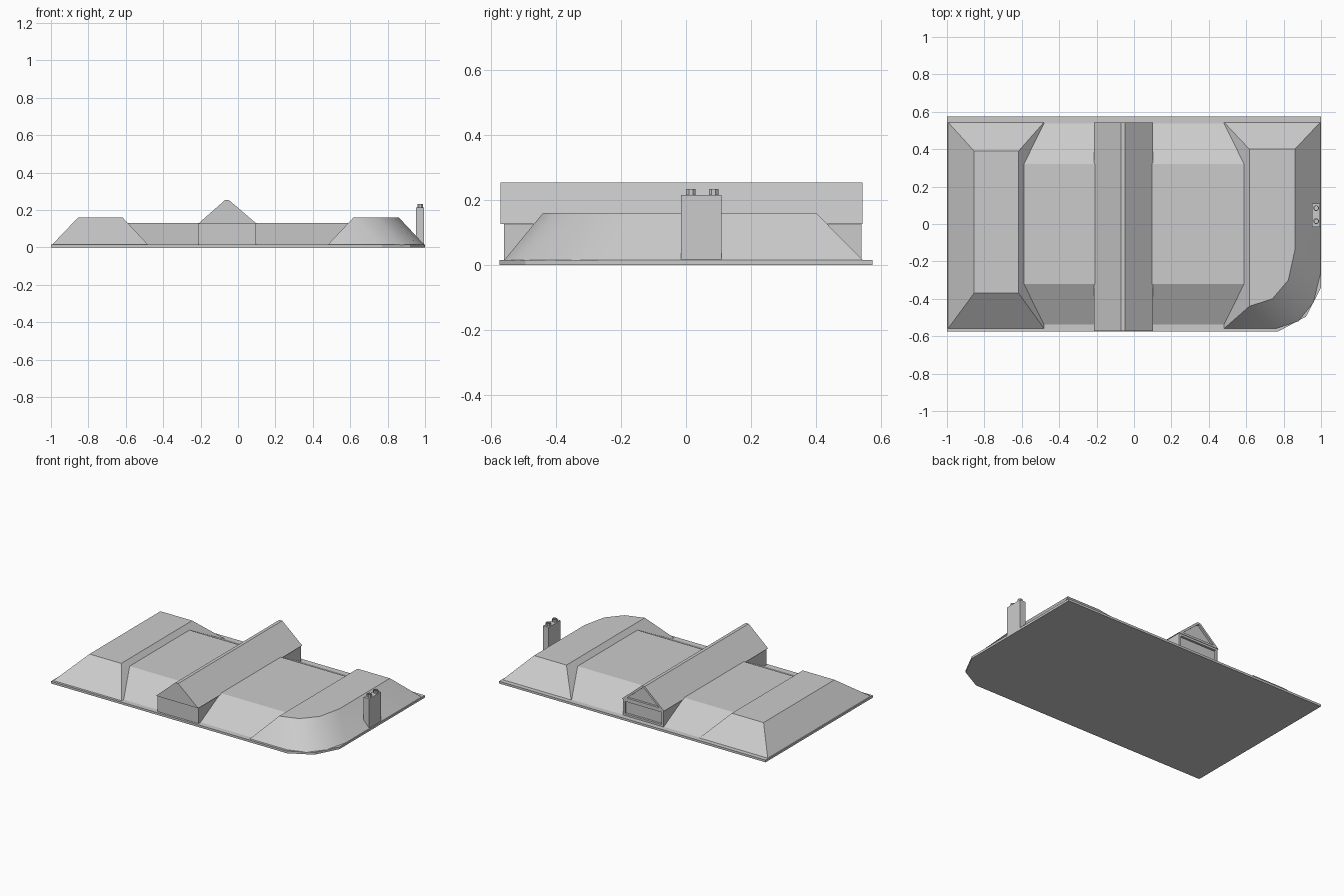
import bpy, bmesh, math
from mathutils import Vector

if "Cube" in bpy.data.objects:
    bpy.data.objects.remove(bpy.data.objects["Cube"])


def loft(name, low, high, smooth=None):
    """Solid joining two matching loops of 3D points; coincident points merge."""
    bm = bmesh.new()
    a = [bm.verts.new(p) for p in low]
    b = [bm.verts.new(p) for p in high]
    n = len(a)
    bm.faces.new(a[::-1])
    bm.faces.new(b)
    for i in range(n):
        j = (i + 1) % n
        bm.faces.new((a[i], a[j], b[j], b[i]))
    bmesh.ops.remove_doubles(bm, verts=bm.verts[:], dist=1e-4)
    bmesh.ops.recalc_face_normals(bm, faces=bm.faces[:])
    me = bpy.data.meshes.new(name)
    bm.to_mesh(me)
    bm.free()
    ob = bpy.data.objects.new(name, me)
    bpy.context.collection.objects.link(ob)
    if smooth:
        bpy.ops.object.select_all(action='DESELECT')
        ob.select_set(True)
        bpy.context.view_layer.objects.active = ob
        bpy.ops.object.shade_smooth_by_angle(angle=math.radians(smooth))
    return ob


def at_z(pts, z):
    return [(x, y, z) for x, y in pts]


def rect(x0, x1, y0, y1):
    return [(x0, y0), (x1, y0), (x1, y1), (x0, y1)]


def along_y(name, profile, y0, y1):
    return loft(name, [(x, y0, z) for x, z in profile], [(x, y1, z) for x, z in profile])


def recess_back(ob, border, depth):
    """Sink a panel into the face that looks towards +y."""
    bm = bmesh.new()
    bm.from_mesh(ob.data)
    bm.faces.ensure_lookup_table()
    face = max(bm.faces, key=lambda f: f.normal.y)
    bmesh.ops.inset_region(bm, faces=[face], thickness=border, use_even_offset=True)
    ext = bmesh.ops.extrude_discrete_faces(bm, faces=[face])["faces"][0]
    bmesh.ops.translate(bm, verts=ext.verts[:], vec=Vector((0, -depth, 0)))
    bm.to_mesh(ob.data)
    bm.free()


# Thin eaves slab with a rounded front right corner
slab = [(-1, -.575), (.77, -.575), (.92, -.495), (1, -.34), (1, .575), (-1, .575)]
loft("eaves_slab", at_z(slab, 0), at_z(slab, .015))

# Left hipped roof
loft("left_hip_roof", at_z(rect(-.995, -.48, -.56, .545), .014),
     at_z(rect(-.855, -.617, -.37, .39), .16))

# Right hipped roof with curved front corner
low = [(.48, -.56), (.76, -.56), (.88, -.52), (.96, -.42), (.997, -.27), (.997, .545), (.48, .545)]
high = [(.617, -.44), (.617, -.44), (.74, -.40), (.825, -.30), (.86, -.14), (.86, .40), (.617, .40)]
loft("right_hip_roof", at_z(low, .014), at_z(high, .16), smooth=35)

# Central flat-topped roof between the hips
side = [(-.54, .014), (.54, .014), (.32, .13), (-.32, .13)]
loft("middle_roof", [(-.6, y, z) for y, z in side], [(.6, y, z) for y, z in side])

# Cross gable: walls and pitched roof, both with recessed back panels
walls = along_y("gable_walls", [(-.21, .014), (.095, .014), (.095, .125), (-.21, .125)], -.56, .54)
recess_back(walls, .014, .015)
roof = along_y("gable_roof", [(-.215, .125), (.102, .125), (-.048, .253), (-.07, .253)], -.572, .543)
recess_back(roof, .014, .015)

# Chimney stack with two hollow pots
stack = rect(.953, .995, -.015, .11)
loft("chimney_stack", at_z(stack, .01), at_z(stack, .215))
for k, y in enumerate((.015, .085)):
    ring = [(.974 + .016 * math.cos(math.tau * (i + .5) / 8),
             y + .016 * math.sin(math.tau * (i + .5) / 8)) for i in range(8)]
    pot = loft(f"chimney_pot_{k + 1}", at_z(ring, .214), at_z(ring, .233))
    bm = bmesh.new()
    bm.from_mesh(pot.data)
    top = max(bm.faces, key=lambda f: f.normal.z)
    bmesh.ops.inset_region(bm, faces=[top], thickness=.005)
    hole = bmesh.ops.extrude_discrete_faces(bm, faces=[top])["faces"][0]
    bmesh.ops.translate(bm, verts=hole.verts[:], vec=Vector((0, 0, -.014)))
    bm.to_mesh(pot.data)
    bm.free()
